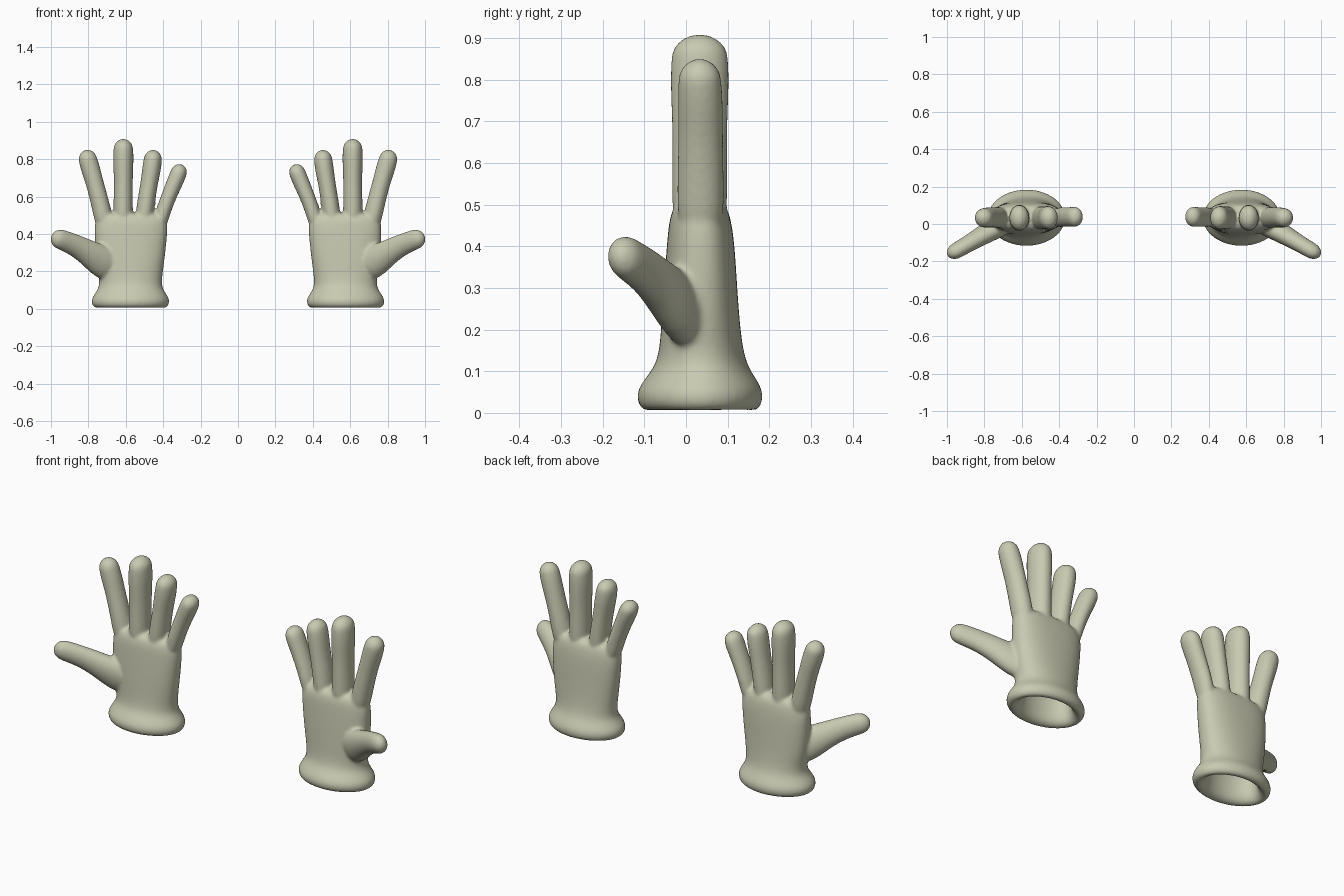
import bpy, bmesh, math
from mathutils import Vector

SIDES = 20
fabric = bpy.data.materials.new("pale_sage_fabric")
fabric.diffuse_color = (0.58, 0.59, 0.44, 1)


def skin(bm, rings):
    """Join rings of points into a closed tube."""
    loops = [[bm.verts.new(p) for p in ring] for ring in rings]
    for a, b in zip(loops, loops[1:]):
        for i in range(SIDES):
            j = (i + 1) % SIDES
            bm.faces.new((a[i], a[j], b[j], b[i]))
    bm.faces.new(loops[0][::-1])
    bm.faces.new(loops[-1])


def palm_ring(x0, x1, y0, y1, z, power):
    """Rounded cross-section between the given limits."""
    pts = []
    for i in range(SIDES):
        t = 2 * math.pi * i / SIDES
        c, s = math.cos(t), math.sin(t)
        u = math.copysign(abs(c) ** (2 / power), c)
        v = math.copysign(abs(s) ** (2 / power), s)
        pts.append(Vector(((x0 + x1) / 2 + u * (x1 - x0) / 2,
                           (y0 + y1) / 2 + v * (y1 - y0) / 2, z)))
    return pts


def digit(bm, stations):
    """Tapered finger; each station is x, y, z, half width, half depth."""
    ctr = [Vector(s[:3]) for s in stations]
    rings = []

    def ring(c, axis, a, b):
        side = Vector((0, 1, 0)).cross(axis).normalized()
        deep = axis.cross(side).normalized()
        return [c + side * a * math.cos(2 * math.pi * i / SIDES)
                + deep * b * math.sin(2 * math.pi * i / SIDES) for i in range(SIDES)]

    last = len(ctr) - 1
    for k, s in enumerate(stations):
        axis = (ctr[min(k + 1, last)] - ctr[max(k - 1, 0)]).normalized()
        rings.append(ring(ctr[k], axis, s[3], s[4]))
    # rounded fingertip
    a, b = stations[-1][3:]
    for deg in (25, 50, 70, 84):
        t = math.radians(deg)
        rings.append(ring(ctr[-1] + axis * a * math.sin(t), axis,
                          a * math.cos(t), b * math.cos(t)))
    skin(bm, rings)


# cavity, rolled cuff, wrist and palm, from the inside outwards
PALM = [
    (0.47, 0.68, -0.01, 0.09, 0.17, 2), (0.44, 0.71, -0.035, 0.11, 0.14, 2),
    (0.435, 0.715, -0.04, 0.115, 0.09, 2), (0.43, 0.72, -0.05, 0.125, 0.04, 2),
    (0.41, 0.74, -0.07, 0.145, 0.008, 2), (0.38, 0.77, -0.105, 0.173, 0.003, 2),
    (0.364, 0.786, -0.12, 0.187, 0.025, 2), (0.364, 0.786, -0.12, 0.187, 0.055, 2),
    (0.385, 0.765, -0.098, 0.168, 0.085, 2), (0.404, 0.745, -0.074, 0.148, 0.115, 2.1),
    (0.404, 0.745, -0.064, 0.137, 0.16, 2.2), (0.397, 0.757, -0.06, 0.13, 0.22, 2.3),
    (0.386, 0.766, -0.055, 0.124, 0.30, 2.4), (0.376, 0.770, -0.047, 0.118, 0.40, 2.5),
    (0.374, 0.768, -0.042, 0.110, 0.46, 2.5), (0.39, 0.752, -0.03, 0.098, 0.50, 2.5),
    (0.43, 0.71, 0.0, 0.07, 0.512, 2.4),
]
DIGITS = {
    "index": [(0.708, 0.035, 0.42, 0.048, 0.055), (0.728, 0.035, 0.53, 0.051, 0.058),
              (0.762, 0.035, 0.66, 0.047, 0.054), (0.786, 0.035, 0.74, 0.052, 0.055),
              (0.803, 0.033, 0.80, 0.051, 0.053)],
    "middle": [(0.615, 0.033, 0.42, 0.052, 0.066), (0.614, 0.033, 0.54, 0.053, 0.068),
               (0.613, 0.033, 0.68, 0.050, 0.066), (0.613, 0.033, 0.78, 0.055, 0.072),
               (0.613, 0.033, 0.855, 0.054, 0.070)],
    "ring": [(0.510, 0.033, 0.42, 0.046, 0.062), (0.496, 0.033, 0.54, 0.049, 0.065),
             (0.477, 0.033, 0.66, 0.046, 0.062), (0.463, 0.033, 0.74, 0.051, 0.065),
             (0.455, 0.033, 0.80, 0.050, 0.063)],
    "little": [(0.425, 0.035, 0.42, 0.038, 0.050), (0.398, 0.036, 0.53, 0.040, 0.054),
               (0.358, 0.037, 0.63, 0.042, 0.052), (0.332, 0.038, 0.69, 0.045, 0.055),
               (0.316, 0.038, 0.73, 0.045, 0.055)],
    "thumb": [(0.66, 0.02, 0.215, 0.09, 0.055), (0.735, -0.018, 0.257, 0.088, 0.058),
              (0.80, -0.055, 0.300, 0.070, 0.053), (0.875, -0.099, 0.343, 0.058, 0.045),
              (0.95, -0.143, 0.372, 0.055, 0.044)],
}


def glove(name, sign):
    bm = bmesh.new()
    skin(bm, [palm_ring(*r) for r in PALM])
    for stations in DIGITS.values():
        digit(bm, stations)
    for v in bm.verts:
        v.co.x *= sign
    bmesh.ops.recalc_face_normals(bm, faces=bm.faces)
    mesh = bpy.data.meshes.new(name)
    bm.to_mesh(mesh)
    bm.free()
    mesh.materials.append(fabric)
    ob = bpy.data.objects.new(name, mesh)
    bpy.context.collection.objects.link(ob)
    # round the parts, fuse them and soften the joints
    sub = ob.modifiers.new("round", 'SUBSURF')
    sub.levels = sub.render_levels = 2
    fuse = ob.modifiers.new("fuse", 'REMESH')
    fuse.mode = 'VOXEL'
    fuse.voxel_size = 0.008
    fuse.use_smooth_shade = True
    soft = ob.modifiers.new("soften", 'SMOOTH')
    soft.factor = 0.5
    soft.iterations = 8


glove("right_glove", 1)
glove("left_glove", -1)
